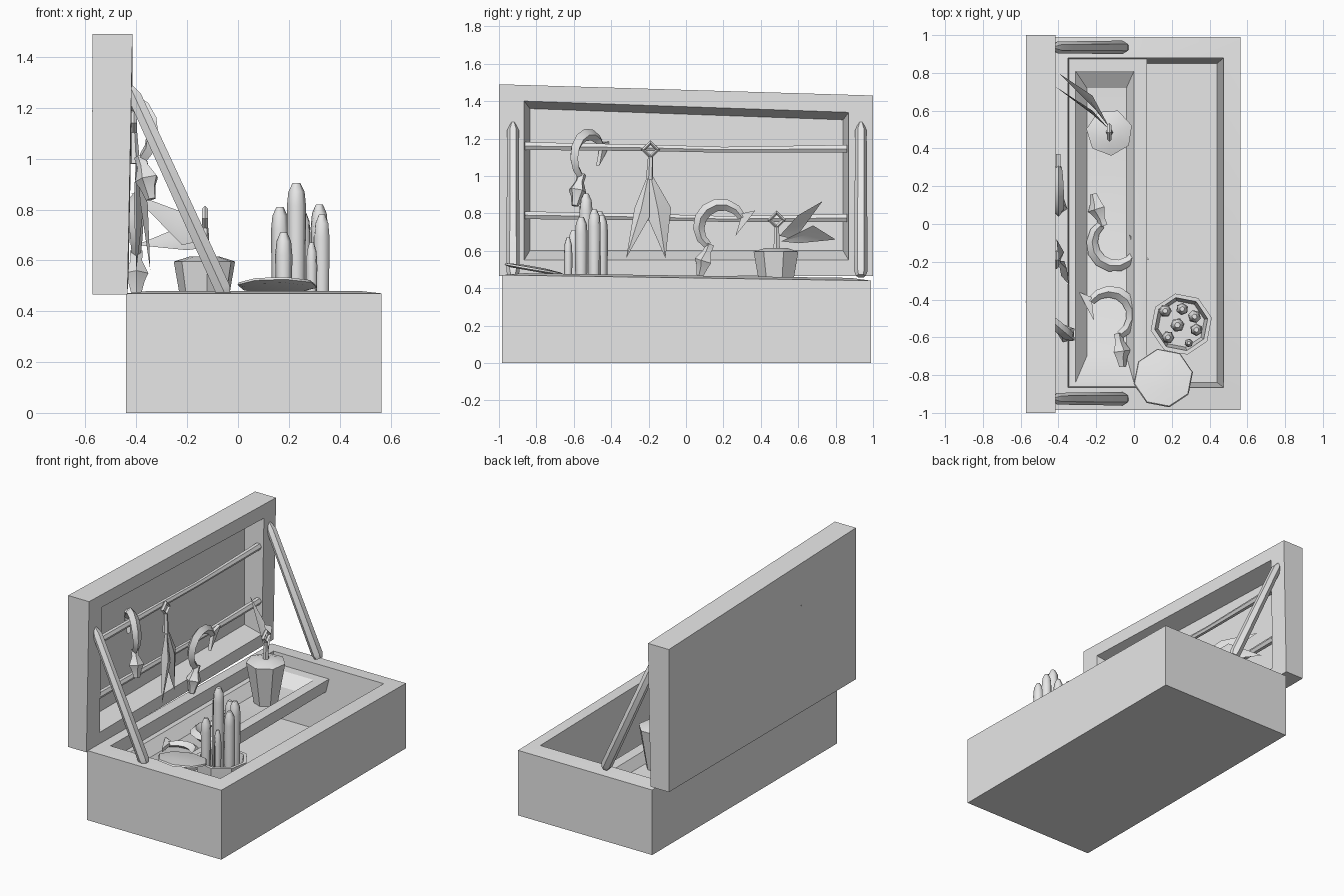
import bpy, bmesh, math
from mathutils import Vector, Matrix

if "Cube" in bpy.data.objects:
    bpy.data.objects.remove(bpy.data.objects["Cube"])

grey = bpy.data.materials.new("plain grey")
grey.diffuse_color = (0.8, 0.8, 0.8, 1)
grey.use_nodes = True
grey.node_tree.nodes["Principled BSDF"].inputs["Base Color"].default_value = grey.diffuse_color


def make(name, verts, faces, matrix=None, angle=40):
    me = bpy.data.meshes.new(name)
    me.from_pydata([tuple(v) for v in verts], [], faces)
    bm = bmesh.new()
    bm.from_mesh(me)
    bmesh.ops.recalc_face_normals(bm, faces=bm.faces)
    bm.to_mesh(me)
    bm.free()
    if angle:
        me.polygons.foreach_set("use_smooth", [True] * len(me.polygons))
        me.set_sharp_from_angle(angle=math.radians(angle))
    me.materials.append(grey)
    ob = bpy.data.objects.new(name, me)
    bpy.context.scene.collection.objects.link(ob)
    if matrix:
        ob.matrix_world = matrix
    return ob


def loft(name, rings, **kw):
    """Skin equal-sized rings and cap both ends."""
    n = len(rings[0])
    verts = [v for r in rings for v in r]
    faces = [(k * n + i, k * n + (i + 1) % n, (k + 1) * n + (i + 1) % n, (k + 1) * n + i)
             for k in range(len(rings) - 1) for i in range(n)]
    faces += [tuple(range(n)), tuple(range(len(verts) - n, len(verts)))]
    return make(name, verts, faces, **kw)


def lathe(name, x, y, profile, sides, turn=0.0, **kw):
    rings = [[(x + r * math.cos(turn + math.tau * i / sides),
               y + r * math.sin(turn + math.tau * i / sides), z) for i in range(sides)]
             for r, z in profile]
    return loft(name, rings, **kw)


def tube(name, pts, radii, sides=6, **kw):
    pts = [Vector(p) for p in pts]
    rings = []
    for i, p in enumerate(pts):
        d = (pts[min(i + 1, len(pts) - 1)] - pts[max(i - 1, 0)]).normalized()
        q = d.to_track_quat('Z', 'Y')
        rings.append([p + q @ Vector((math.cos(math.tau * k / sides),
                                      math.sin(math.tau * k / sides), 0)) * radii[i]
                      for k in range(sides)])
    return loft(name, rings, **kw)


def rect(x0, x1, y0, y1, zf, zb):
    return [(x0, y0, zf), (x1, y0, zf), (x1, y1, zb), (x0, y1, zb)]


def upright(xb, xt, y0, y1, z0, zf, zb):
    return [(xb, y0, z0), (xb, y1, z0), (xt, y1, zb), (xt, y0, zf)]


# chest body with deep hollow
loft("chest_body", [rect(-.44, .565, -.985, .99, 0, 0),
                    rect(-.44, .565, -.985, .99, .47, .44),
                    rect(-.35, .475, -.865, .88, .48, .455),
                    rect(-.32, .44, -.84, .85, .03, .03)], angle=15)

# opened lid with recess
loft("chest_lid", [upright(-.572, -.572, -1, 1, .465, 1.49, 1.43),
                   upright(-.435, -.415, -1, 1, .465, 1.49, 1.43),
                   upright(-.43, -.415, -.865, .87, .55, 1.40, 1.34),
                   upright(-.54, -.54, -.835, .84, .60, 1.36, 1.30)], angle=15)

# raised inner tray
loft("inner_tray", [rect(-.34, .05, -.855, .87, .29, .29),
                    rect(-.35, .07, -.865, .88, .39, .38),
                    rect(-.31, .0, -.84, .81, .39, .38),
                    rect(-.25, -.04, -.70, .72, .32, .32)], angle=30)

# hanging rods and lid struts
for name, z in (("upper_rod", 1.155), ("lower_rod", .785)):
    tube(name, [(-.45, -.86, z + .005), (-.45, -.2, z - .005), (-.45, .2, z - .015),
                (-.45, .86, z - .01)], [.024, .02, .018, .024])
for name, y in (("front_strut", -.925), ("back_strut", .935)):
    a, b = Vector((-.425, y, 1.285)), Vector((-.05, y, .465))
    tube(name, [a, a.lerp(b, .05), a.lerp(b, .97), b], [.012, .031, .036, .025])


# sickle-shaped pieces: curved body, chunky end and thin fin
def sickle(name, m):
    pts, rings, n = [], [], 8
    for i in range(n + 1):
        a = math.radians(125 + 210 * i / n)
        d = Vector((math.cos(a), math.sin(a), 0))
        w = .022 + .012 * math.sin(math.pi * i / n)
        h = Vector((0, 0, .018 + .012 * math.sin(math.pi * i / n)))
        c = d * .122
        rings.append([c + d * w, c + h, c - d * w, c - h])
    loft(name + "_body", rings, matrix=m, angle=25)
    tube(name + "_end", [(-.06, .09, 0), (-.075, .13, 0), (-.095, .18, 0), (-.1, .21, 0),
                         (-.115, .26, 0)], [.026, .024, .05, .034, .02], 5, matrix=m, angle=25)
    t = .012
    loft(name + "_fin", [[(.075, .045, s), (.11, -.075, s), (.18, -.09, s), (.135, -.03, s)]
                         for s in (-t, t)], matrix=m, angle=25)


flat = Matrix.Translation
hang = Matrix(((0, 0, -1), (1, 0, 0), (0, -1, 0))).to_4x4()
sickle("tray_sickle_a", flat((-.1, -.1, .35)))
sickle("tray_sickle_b", flat((-.13, -.48, .35)) @ Matrix.Rotation(math.radians(170), 4, 'Z'))
sickle("hung_sickle_low", flat((-.40, .19, .725)) @ hang)
sickle("hung_sickle_high", flat((-.43, -.52, 1.1)) @ Matrix.Rotation(math.radians(50), 4, 'Z') @ hang)


# diamond-shaped loop with a short stem
def loop(name, c, foot):
    c = Vector(c)
    R, r = .038, .012
    corner = [Vector((0, math.cos(math.tau * i / 4), math.sin(math.tau * i / 4))) for i in range(4)]
    verts, faces = [], []
    for d in corner:
        verts += [c + d * (R + r), c + d * R + Vector((r, 0, 0)),
                  c + d * (R - r), c + d * R - Vector((r, 0, 0))]
    for i in range(4):
        for j in range(4):
            k, l = (i + 1) % 4, (j + 1) % 4
            faces.append((i * 4 + j, k * 4 + j, k * 4 + l, i * 4 + l))
    make(name + "_ring", verts, faces, angle=25)
    tube(name + "_stem", [c - Vector((0, 0, R)), foot], [.014, .02])


# leaf: two facets either side of a midrib
def leaf(name, base, left, rib, right, tip):
    make(name, [base, left, rib, right, tip],
         [(0, 1, 2), (0, 2, 3), (1, 4, 2), (2, 4, 3)], angle=25)


loop("hung_bunch", (-.41, -.19, 1.14), (-.405, -.195, .98))
leaf("hung_leaf_left", (-.40, -.195, 1.03), (-.385, -.275, .83), (-.355, -.24, .82),
     (-.37, -.195, .78), (-.345, -.32, .56))
leaf("hung_leaf_right", (-.40, -.195, 1.03), (-.40, -.215, .80), (-.37, -.15, .82),
     (-.41, -.08, .83), (-.40, -.11, .56))

# potted plant
lathe("plant_pot", -.13, .485, [(.075, .32), (.10, .46), (.124, .595), (.06, .615)], 7, .3, angle=50)
loop("plant", (-.13, .485, .765), (-.13, .485, .60))
leaf("plant_leaf_upper", (-.13, .50, .68), (-.22, .60, .79), (-.24, .60, .74),
     (-.22, .58, .66), (-.42, .73, .865))
leaf("plant_leaf_lower", (-.13, .51, .65), (-.22, .68, .735), (-.24, .66, .69),
     (-.20, .60, .64), (-.40, .80, .66))

# barrel holding round-topped sticks
lathe("barrel", .25, -.53, [(.13, .03), (.155, .14), (.165, .43), (.143, .43), (.125, .33)],
      8, .2, angle=35)
sticks = [(.165, -.46, .81, .035), (.255, -.45, .79, .033), (.32, -.49, .82, .035),
          (.23, -.535, .905, .038), (.33, -.56, .78, .034), (.18, -.60, .71, .034),
          (.29, -.63, .67, .023)]
for i, (x, y, top, r) in enumerate(sticks):
    lathe(f"stick_{i + 1}", x, y, [(r * .9, .32), (r, top - .09), (r * .85, top - .035),
                                   (r * .4, top)], 6, i * .4, angle=60)

# loose barrel lid resting on the chest rim
tilt = flat((.155, -.815, .502)) @ Matrix.Rotation(math.radians(-10), 4, 'X')
lathe("barrel_lid", 0, 0, [(.13, -.012), (.16, -.004), (.155, .006), (.06, .014)], 8, .2,
      matrix=tilt, angle=50)
